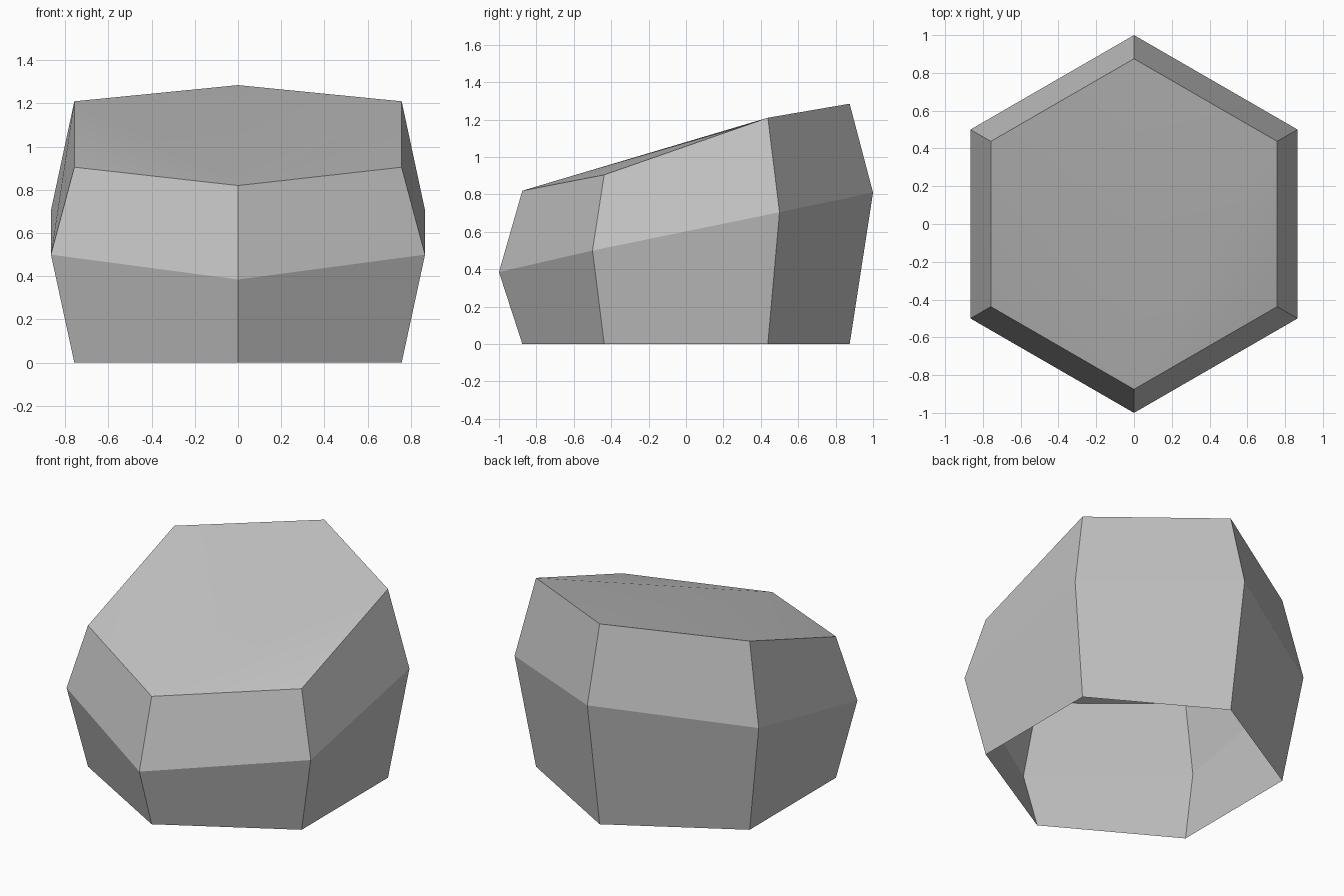
import bpy
import bmesh
from math import sin, cos, radians

cube = bpy.data.objects.get("Cube")
if cube:
    bpy.data.objects.remove(cube, do_unlink=True)

# Plain grey stone
grey = bpy.data.materials.new("plain_grey")
grey.use_nodes = True
colour = (0.55, 0.55, 0.55, 1)
grey.diffuse_color = colour
grey.node_tree.nodes["Principled BSDF"].inputs["Base Color"].default_value = colour

SIDES = 6
RIM, WAIST = 0.875, 1.0
# Heights from the front corner, round either side, to the back corner
waist_heights = [0.385, 0.50, 0.705, 0.81]
top_heights = [0.82, 0.905, 1.21, 1.285]


def ring(bm, radius, heights):
    """Hexagon of corners, starting at the front and turning towards +x."""
    verts = []
    for i in range(SIDES):
        a = radians(60 * i - 90)
        verts.append(bm.verts.new((radius * cos(a), radius * sin(a),
                                   heights[min(i, SIDES - i)])))
    return verts


bm = bmesh.new()
bottom = ring(bm, RIM, [0] * 4)
waist = ring(bm, WAIST, waist_heights)
top = ring(bm, RIM, top_heights)

# Side walls in two bands, open underneath
for low, high in ((bottom, waist), (waist, top)):
    for i in range(SIDES):
        j = (i + 1) % SIDES
        bm.faces.new((low[j], high[j], high[i], low[i]))

# Sloping top, fanned from the front corner
for i in range(1, SIDES - 1):
    bm.faces.new((top[0], top[i], top[i + 1]))

mesh = bpy.data.meshes.new("hexagonal_shell")
bm.to_mesh(mesh)
bm.free()
mesh.materials.append(grey)
shell = bpy.data.objects.new("hexagonal_shell", mesh)
bpy.context.collection.objects.link(shell)

# Blend the top fan only; every other edge stays sharp
bpy.ops.object.select_all(action='DESELECT')
shell.select_set(True)
bpy.context.view_layer.objects.active = shell
bpy.ops.object.shade_smooth_by_angle(angle=radians(15))
